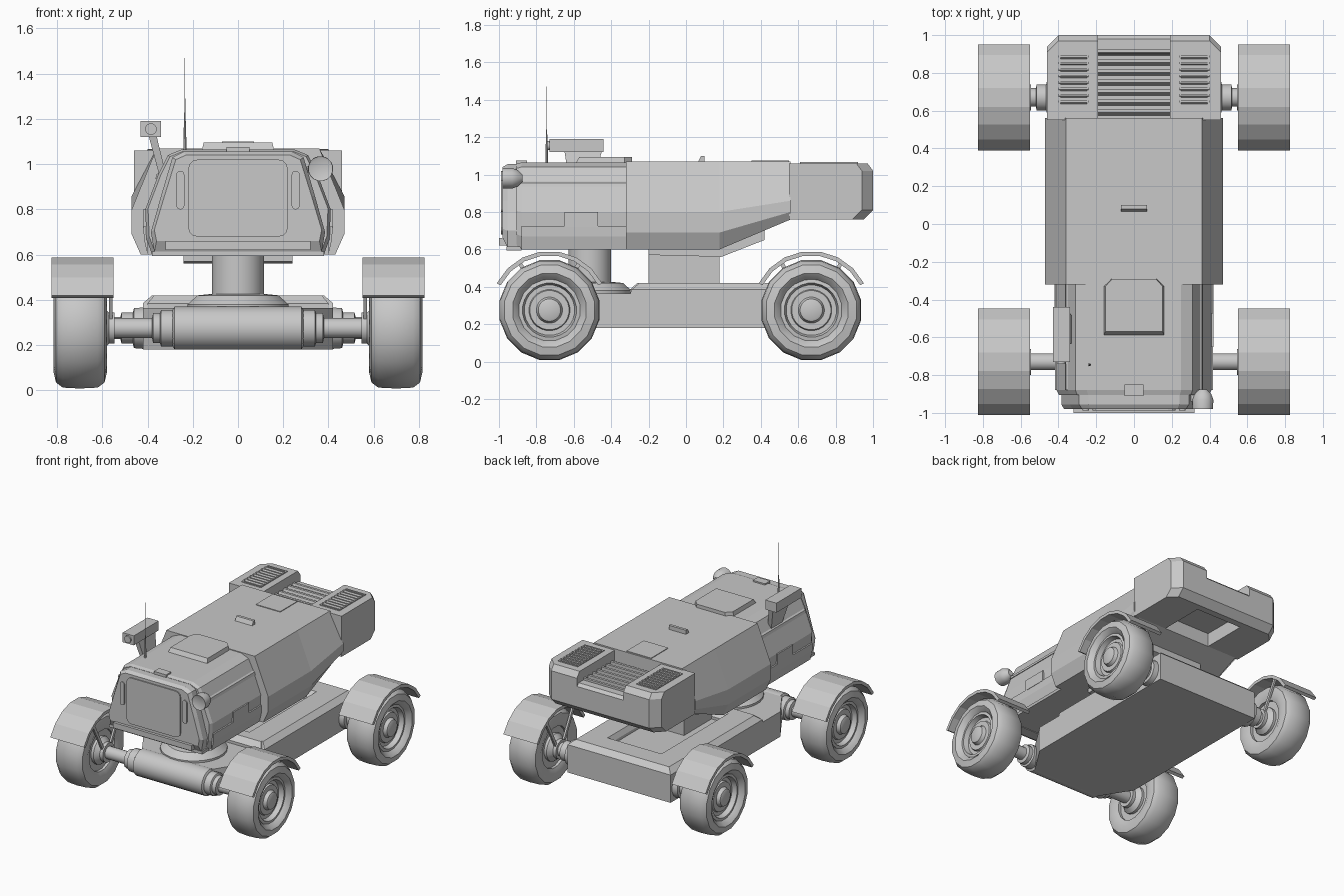
import bpy, bmesh, math
from math import cos, sin, pi, radians

if "Cube" in bpy.data.objects:
    bpy.data.objects.remove(bpy.data.objects["Cube"], do_unlink=True)

grey = bpy.data.materials.new("plain grey")
grey.use_nodes = True
grey.diffuse_color = (0.58, 0.58, 0.58, 1)
grey.node_tree.nodes["Principled BSDF"].inputs["Base Color"].default_value = (0.58, 0.58, 0.58, 1)


def loft(name, rings, smooth=False, closed=False):
    """Skin a list of equal-length point rings; cap the ends unless closed."""
    bm = bmesh.new()
    vs = [[bm.verts.new(p) for p in ring] for ring in rings]
    n = len(rings[0])
    pairs = list(zip(vs, vs[1:])) + ([(vs[-1], vs[0])] if closed else [])
    for a, b in pairs:
        for i in range(n):
            j = (i + 1) % n
            bm.faces.new((a[i], a[j], b[j], b[i]))
    if not closed:
        bm.faces.new(vs[0])
        bm.faces.new(vs[-1])
    bmesh.ops.recalc_face_normals(bm, faces=bm.faces)
    mesh = bpy.data.meshes.new(name)
    bm.to_mesh(mesh)
    bm.free()
    mesh.materials.append(grey)
    ob = bpy.data.objects.new(name, mesh)
    bpy.context.collection.objects.link(ob)
    if smooth:
        bpy.ops.object.select_all(action="DESELECT")
        ob.select_set(True)
        bpy.context.view_layer.objects.active = ob
        bpy.ops.object.shade_smooth_by_angle(angle=radians(35))
    return ob


def rect(x0, x1, y0, y1, z):
    return [(x0, y0, z), (x1, y0, z), (x1, y1, z), (x0, y1, z)]


def box(name, x0, x1, y0, y1, z0, z1):
    return loft(name, [rect(x0, x1, y0, y1, z0), rect(x0, x1, y0, y1, z1)])


def section(half, y):
    """Symmetric cross-section at y from right-half (x, z) points."""
    return [(x, y, z) for x, z in half] + [(-x, y, z) for x, z in reversed(half)]


def lathe(name, profile, centre, axis="x", n=24, smooth=True, closed=False):
    """Turn (radius, offset) points about an axis through centre."""
    cx, cy, cz = centre
    rings = []
    for r, o in profile:
        ring = []
        for i in range(n):
            a = 2 * pi * (i + 0.5) / n
            u, v = r * cos(a), r * sin(a)
            ring.append({"x": (cx + o, cy + u, cz + v), "y": (cx + u, cy + o, cz + v),
                         "z": (cx + u, cy + v, cz + o)}[axis])
        rings.append(ring)
    return loft(name, rings, smooth, closed)


def front_plate(name, cx, cz, w, h, r, y0, y1):
    """Round-cornered plate facing the front."""
    pts = []
    for k, (sx, sz) in enumerate(((1, 1), (-1, 1), (-1, -1), (1, -1))):
        for s in range(4):
            a = k * pi / 2 + s * pi / 6
            pts.append((cx + sx * (w / 2 - r) + r * cos(a), cz + sz * (h / 2 - r) + r * sin(a)))
    return loft(name, [[(x, y, z) for x, z in pts] for y in (y0, y1)])


# Main hull with rising underside
hull = [(0.36, 1.07), (0.47, 0.8), (0.47, 0.69), (0.43, 0.6)]
hull_back = [(0.36, 1.07), (0.47, 0.86), (0.47, 0.8), (0.43, 0.76)]
loft("hull", [section(hull, -0.32), section(hull, 0.18), section(hull_back, 0.56)])
box("hull_hatch", -0.1, 0.1, 0.35, 0.55, 1.065, 1.075)
loft("hull_handle", [rect(-0.07, 0.07, 0.06, 0.1, 1.06), rect(-0.07, 0.07, 0.08, 0.1, 1.1)])

# Cab shell, rear collar, side trims and front face
cab = [(0.25, 1.065), (0.31, 1.04), (0.35, 0.96), (0.41, 0.8), (0.405, 0.67), (0.38, 0.6)]
nose = [(x * 0.97, 0.615 + (z - 0.6) * 0.95) for x, z in cab]
loft("cab", [section(nose, -0.905), section(cab, -0.88), section(cab, -0.32)])
frame = [(0.24, 1.055), (0.29, 1.03), (0.34, 0.86), (0.385, 0.7), (0.37, 0.61)]
frame_front = [(0.23, 1.04), (0.275, 1.02), (0.325, 0.86), (0.37, 0.71), (0.36, 0.66)]
loft("cab_front_frame", [section(frame_front, -0.98), section(frame, -0.955), section(frame, -0.9)])
front_plate("front_window", 0, 0.85, 0.44, 0.34, 0.04, -0.988, -0.97)
box("front_sill", -0.32, 0.32, -1.0, -0.93, 0.62, 0.66)
box("lower_lip", -0.38, 0.38, -0.96, -0.88, 0.595, 0.615)
box("roof_latch", -0.05, 0.05, -0.91, -0.85, 1.05, 1.075)
for s, side in ((1, "left"), (-1, "right")):
    front_plate(side + "_front_slot", s * 0.255, 0.885, 0.035, 0.17, 0.016, -0.988, -0.97)
    trim = [[(s * 0.40, y, 0.60), (s * 0.416, y, 0.67), (s * 0.418, y, 0.725), (s * 0.40, y, 0.725)]
            for y in (-0.88, -0.32)]
    loft(side + "_door_trim", trim)
    box(side + "_door_catch", min(s * 0.39, s * 0.42), max(s * 0.39, s * 0.42), -0.65, -0.47, 0.72, 0.8)
    loft(side + "_roof_rail", [[(s * 0.345, y, 0.965), (s * 0.36, y, 0.955), (s * 0.365, y, 0.935),
                               (s * 0.35, y, 0.935)] for y in (-0.88, -0.32)])

# Roof hatch with clipped rear corners
hatch = [(-0.16, -0.59), (0.16, -0.59), (0.16, -0.33), (0.12, -0.29), (-0.12, -0.29), (-0.16, -0.33)]
loft("roof_hatch", [[(x, y, 1.06) for x, y in hatch],
                    [(x * 0.95, y if y > -0.5 else y + 0.02, 1.095) for x, y in hatch]])

# Camera on its arm, antenna and lamp
loft("camera_arm", [rect(-0.345, -0.315, -0.62, -0.5, 0.94), rect(-0.395, -0.36, -0.65, -0.45, 1.125)])
box("camera_box", -0.43, -0.34, -0.73, -0.44, 1.12, 1.19)
lathe("camera_lens", [(0.026, -0.01), (0.026, 0.01)], (-0.385, -0.73, 1.155), "y", 12)
lathe("antenna", [(0.008, 0), (0.007, 0.06), (0.004, 0.15), (0.002, 0.2), (0.0015, 0.42)],
      (-0.235, -0.745, 1.05), "z", 8)
lathe("lamp", [(0.045, -0.045), (0.055, -0.05), (0.056, 0), (0.045, 0.03), (0.02, 0.055)],
      (0.365, -0.93, 0.98), "y", 16)
box("lamp_mount", 0.29, 0.36, -0.94, -0.88, 0.96, 0.99)

# Engine pods with grilles
for s, side in ((1, "left"), (-1, "right")):
    def pod(y, z):
        return [(s * 0.19, 0.55, z), (s * 0.46, 0.55, z), (s * 0.46, y - 0.06, z),
                (s * 0.40, y, z), (s * 0.19, y, z)]
    loft(side + "_engine_pod", [pod(0.95, 0.76), pod(1.0, 0.81), pod(1.0, 1.02), pod(0.97, 1.06)])
    a, b = sorted((s * 0.24, s * 0.40))
    for k, (x0, x1, y0, y1) in enumerate(((a, b, 0.61, 0.62), (a, b, 0.91, 0.92),
                                          (a, a + 0.01, 0.62, 0.91), (b - 0.01, b, 0.62, 0.91))):
        box(f"{side}_grille_edge_{k}", x0, x1, y0, y1, 1.055, 1.066)
    for k in range(8):
        y = 0.632 + k * 0.034
        loft(f"{side}_grille_slat_{k}", [rect(a, b, y, y + 0.022, 1.055), rect(a, b, y + 0.012, y + 0.022, 1.068)])

# Centre engine bay with louvres
box("engine_bay", -0.2, 0.2, 0.55, 0.95, 0.86, 0.95)
loft("engine_back_wall", [rect(-0.2, 0.2, 0.9, y, z) for y, z in ((0.95, 0.76), (1.0, 0.81), (1.0, 0.96), (0.98, 0.98))])
for k in range(7):
    y = 0.57 + k * 0.053
    loft(f"bay_louvre_{k}", [rect(-0.195, 0.195, y, y + 0.038, 0.94), rect(-0.195, 0.195, y + 0.02, y + 0.038, 0.995)])

# Neck, rear pedestal and sloped support plate
lathe("neck", [(0.115, 0.37), (0.115, 0.62)], (0, -0.515, 0), "z", 24)
lathe("neck_base", [(0.225, 0.35), (0.225, 0.38), (0.18, 0.42), (0.13, 0.425)], (0, -0.515, 0), "z", 24)
box("pedestal", -0.11, 0.11, -0.2, 0.18, 0.36, 0.61)
loft("support_plate", [[(x, -0.2, 0.57), (x, 0.19, 0.56), (x, 0.42, 0.65), (x, 0.42, 0.74), (x, -0.2, 0.62)]
                       for x in (-0.24, 0.24)])

# Chassis tub, raised rails and cross members
plan = [(0.28, -0.72), (0.42, -0.5), (0.42, 0.78), (-0.42, 0.78), (-0.42, -0.5), (-0.28, -0.72)]
loft("chassis", [[(x, y, z) for x, y in plan] for z in (0.18, 0.365)])
for s, side in ((1, "left"), (-1, "right")):
    loft(side + "_chassis_rail", [rect(s * 0.2, s * 0.42, -0.3, 0.78, 0.36), rect(s * 0.2, s * 0.42, -0.29, 0.78, 0.385),
                                  rect(s * 0.22, s * 0.38, -0.25, 0.74, 0.42)])
for name, y0, y1 in (("front", -0.3, -0.14), ("rear", 0.56, 0.78)):
    loft(name + "_cross_member", [rect(-0.4, 0.4, y0, y1, 0.36), rect(-0.4, 0.4, y0, y1, 0.385),
                                  rect(-0.37, 0.37, y0 + 0.04, y1 - 0.04, 0.42)])

# Front axle barrel
lathe("front_axle_barrel", [(0.08, -0.29), (0.096, -0.28), (0.096, 0.28), (0.08, 0.29)], (0, -0.73, 0.275), "x", 20)

# Wheels, axles and fenders
tyre = [(0.15, 0.60), (0.2, 0.58), (0.245, 0.59), (0.268, 0.62), (0.272, 0.70), (0.268, 0.775),
        (0.245, 0.805), (0.2, 0.815), (0.17, 0.79), (0.15, 0.75)]
rim = [(0.165, 0.62), (0.17, 0.78), (0.145, 0.785), (0.135, 0.75), (0.11, 0.75), (0.105, 0.765),
       (0.07, 0.765), (0.06, 0.79), (0.05, 0.795)]
for end, wy in (("front", -0.73), ("rear", 0.67)):
    if end == "front":
        axle = [(0.082, 0.27), (0.082, 0.34), (0.068, 0.345), (0.068, 0.375), (0.045, 0.38), (0.045, 0.66)]
    else:
        axle = [(0.095, 0.4), (0.09, 0.46), (0.07, 0.465), (0.07, 0.515), (0.05, 0.52), (0.05, 0.66)]
    for s, side in ((1, "left"), (-1, "right")):
        label, hub = f"{end}_{side}", (0, wy, 0.275)
        def flip(profile):
            return [(r, s * x) for r, x in profile]
        lathe(label + "_tyre", flip(tyre), hub, "x", 16, closed=True)
        lathe(label + "_rim", flip(rim), hub, "x", 24)
        lathe(label + "_axle", flip(axle), hub, "x", 16)
        lathe(label + "_brake_disc", flip([(0.07, 0.545), (0.07, 0.57), (0.1, 0.6), (0.1, 0.63)]), hub, "x", 16)
        arc = []
        for k in range(8):
            t = radians(27 + k * 18)
            arc.append([(s * x, wy + r * cos(t), 0.275 + r * sin(t))
                        for x, r in ((0.55, 0.293), (0.825, 0.293), (0.825, 0.316), (0.55, 0.316))])
        loft(label + "_fender", arc)
        for k, dy in enumerate((-0.16, 0.16)):
            loft(f"{label}_fender_stay_{k}", [rect(s * 0.555, s * 0.57, wy + dy * f - 0.012, wy + dy * f + 0.012, z)
                                             for f, z in ((0.2, 0.29), (1, 0.53))])
